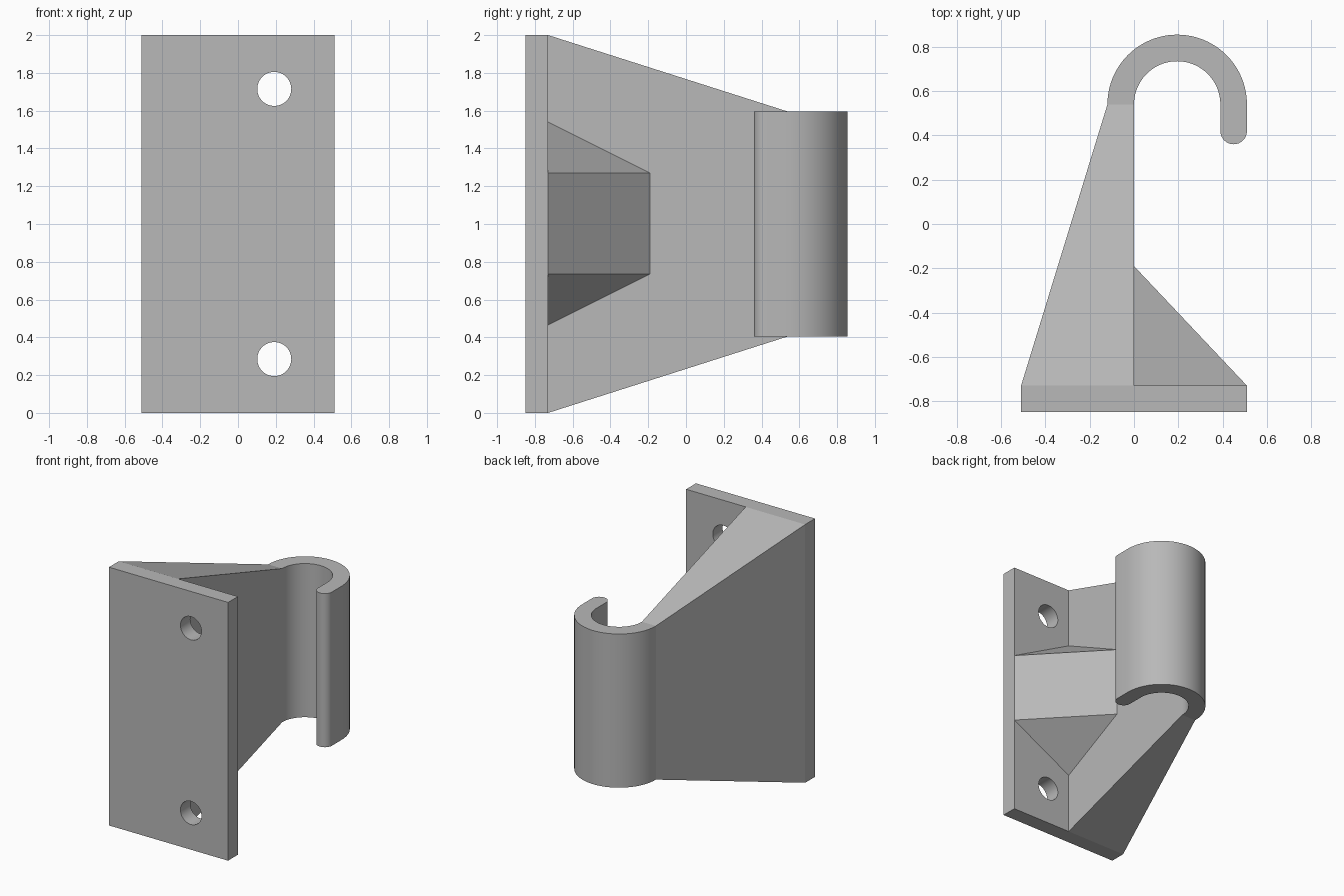
import bpy, bmesh, math
from math import pi, cos, sin

if "Cube" in bpy.data.objects:
    bpy.data.objects.remove(bpy.data.objects["Cube"])

GREY = bpy.data.materials.new("plain grey")
GREY.diffuse_color = (0.48, 0.48, 0.48, 1)
GREY.use_nodes = True
GREY.node_tree.nodes["Principled BSDF"].inputs["Base Color"].default_value = GREY.diffuse_color

PLATE_BACK = -0.73      # rear face of the mounting plate
HOOK_X, HOOK_Y = 0.195, 0.54
R_OUT, R_IN = 0.315, 0.195
Z_LOW, Z_HIGH = 0.405, 1.595


def make_object(name, bm):
    bmesh.ops.recalc_face_normals(bm, faces=bm.faces)
    mesh = bpy.data.meshes.new(name)
    bm.to_mesh(mesh)
    bm.free()
    mesh.materials.append(GREY)
    obj = bpy.data.objects.new(name, mesh)
    bpy.context.collection.objects.link(obj)
    return obj


def activate(obj):
    bpy.ops.object.select_all(action='DESELECT')
    obj.select_set(True)
    bpy.context.view_layer.objects.active = obj


def hull(name, points):
    """Convex solid around a few corner points."""
    bm = bmesh.new()
    for p in points:
        bm.verts.new(p)
    bmesh.ops.convex_hull(bm, input=bm.verts)
    bmesh.ops.dissolve_limit(bm, angle_limit=0.01, verts=bm.verts, edges=bm.edges)
    return make_object(name, bm)


def arc(cx, cy, r, start, end, steps):
    return [(cx + r * cos(start + (end - start) * i / steps),
             cy + r * sin(start + (end - start) * i / steps)) for i in range(steps + 1)]


# Mounting plate
bpy.ops.mesh.primitive_cube_add(size=1, location=(0, -0.79, 1))
plate = bpy.context.object
plate.name = "mounting_plate"
plate.scale = (1.02, 0.12, 2)
bpy.ops.object.transform_apply(location=True, rotation=False, scale=True)
plate.data.materials.append(GREY)

# Two screw holes through the plate
for z in (0.285, 1.715):
    bpy.ops.mesh.primitive_cylinder_add(vertices=48, radius=0.09, depth=0.5,
                                        location=(0.192, -0.79, z), rotation=(pi / 2, 0, 0))
    cutter = bpy.context.object
    cutter.name = "hole_cutter"
    cutter.hide_render = True
    cutter.data.materials.append(GREY)
    activate(plate)
    cut = plate.modifiers.new("screw hole", 'BOOLEAN')
    cut.operation, cut.solver, cut.object = 'DIFFERENCE', 'EXACT', cutter
    bpy.ops.object.modifier_apply(modifier=cut.name)
    bpy.data.objects.remove(cutter)

# Tapered arm from the plate to the hook
hull("tapered_arm",
     [(x, PLATE_BACK, z) for x in (-0.51, 0) for z in (0, 2)] +
     [(x, HOOK_Y, z) for x in (HOOK_X - R_OUT, 0) for z in (Z_LOW, Z_HIGH)])

# Bevelled brace between the plate and the arm
hull("side_brace",
     [(0, PLATE_BACK, z) for z in (0.465, 1.54)] +
     [(x, y, z) for x, y in ((0, -0.19), (0.51, PLATE_BACK)) for z in (0.735, 1.27)])

# Hook: half ring, short straight end and rounded lip, extruded upward
outline = arc(HOOK_X, HOOK_Y, R_OUT, pi, 0, 48)
outline += arc(HOOK_X + (R_OUT + R_IN) / 2, 0.42, (R_OUT - R_IN) / 2, 0, -pi, 16)
outline += arc(HOOK_X, HOOK_Y, R_IN, 0, pi, 48)
bm = bmesh.new()
base = bm.faces.new([bm.verts.new((x, y, Z_LOW)) for x, y in outline])
top = bmesh.ops.extrude_face_region(bm, geom=[base], use_keep_orig=True)
bmesh.ops.translate(bm, vec=(0, 0, Z_HIGH - Z_LOW),
                    verts=[g for g in top["geom"] if isinstance(g, bmesh.types.BMVert)])
hook = make_object("hook", bm)

# Round surfaces smooth, corners sharp
for obj in (plate, hook):
    activate(obj)
    bpy.ops.object.shade_smooth_by_angle(angle=math.radians(30))
